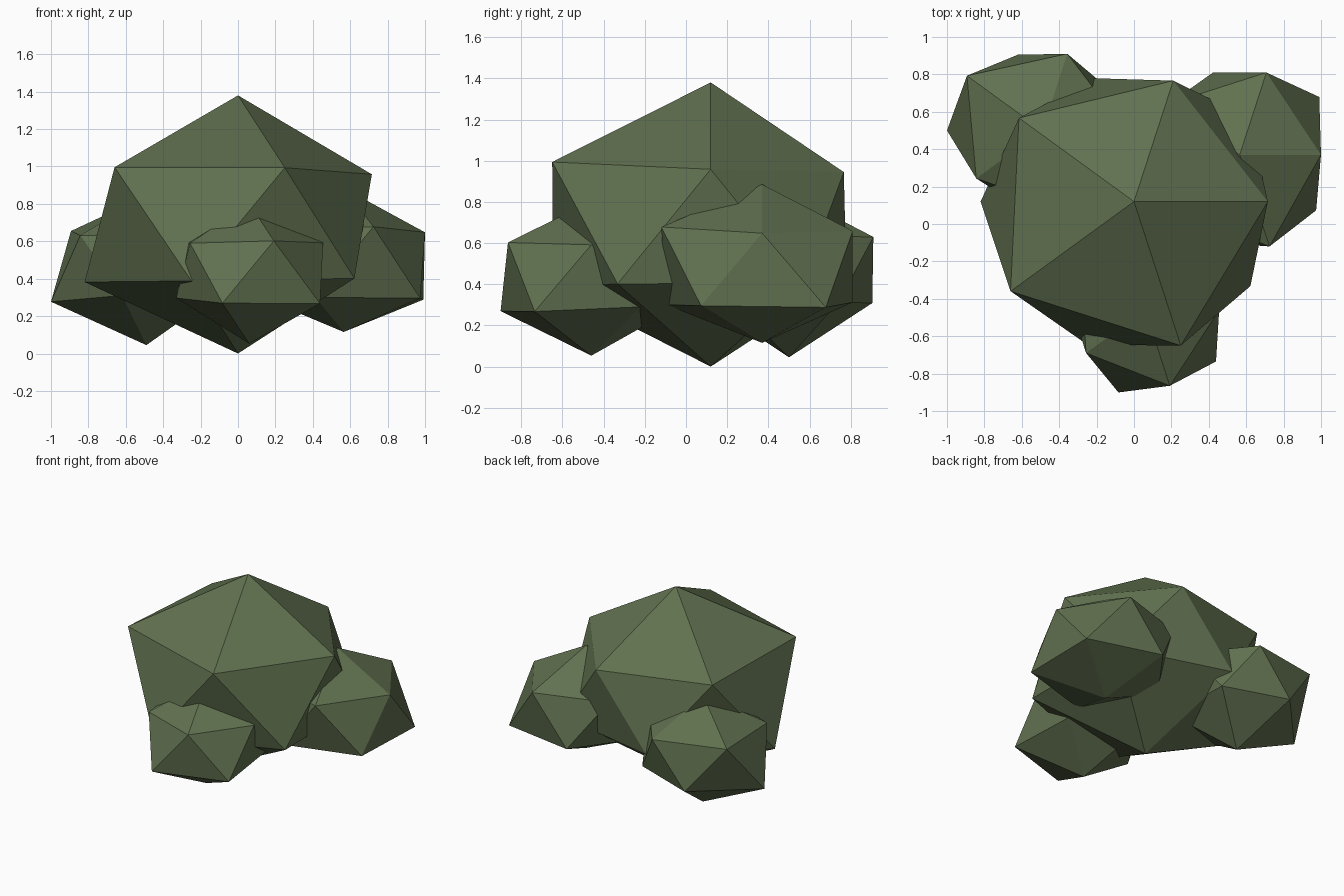
import bpy, bmesh, math

if "Cube" in bpy.data.objects:
    bpy.data.objects.remove(bpy.data.objects["Cube"])

leaf = bpy.data.materials.new("leaf green")
leaf.diffuse_color = (0.12, 0.165, 0.08, 1)
leaf.use_nodes = True
leaf.node_tree.nodes["Principled BSDF"].inputs["Base Color"].default_value = leaf.diffuse_color


def ring_order(v):
    """Sort from bottom to top, then counter-clockwise from +x."""
    angle = math.degrees(math.atan2(v.co.y, v.co.x))
    return (round(v.co.z, 2), (angle + 10) % 360)


def clump(name, centre, radii):
    """Squashed icosahedron with a separate radius for each corner."""
    bm = bmesh.new()
    bmesh.ops.create_icosphere(bm, subdivisions=1, radius=1)
    for v, r in zip(sorted(bm.verts, key=ring_order), radii):
        v.co *= r
        v.co.z *= 0.75
    mesh = bpy.data.meshes.new(name)
    bm.to_mesh(mesh)
    bm.free()
    mesh.materials.append(leaf)
    ob = bpy.data.objects.new(name, mesh)
    ob.location = centre
    bpy.context.collection.objects.link(ob)


# Radii: bottom, lower ring (36..324 deg), upper ring (0..288 deg), top
clump("main_foliage", (0, 0.12, 0.69),
      [0.92, 0.85, 0.775, 0.917, 0.90, 0.86,
       0.80, 0.76, 0.85, 0.912, 0.905, 0.92])
clump("front_foliage", (0.06, -0.46, 0.443),
      [0.52, 0.456, 0.48, 0.436, 0.518, 0.523,
       0.442, 0.48, 0.48, 0.437, 0.476, 0.48])
clump("right_foliage", (0.565, 0.37, 0.485),
      [0.493, 0.588, 0.517, 0.52, 0.55, 0.565,
       0.486, 0.517, 0.52, 0.52, 0.576, 0.533])
clump("back_left_foliage", (-0.49, 0.50, 0.468),
      [0.564, 0.46, 0.476, 0.57, 0.47, 0.50,
       0.50, 0.482, 0.557, 0.488, 0.50, 0.50])
